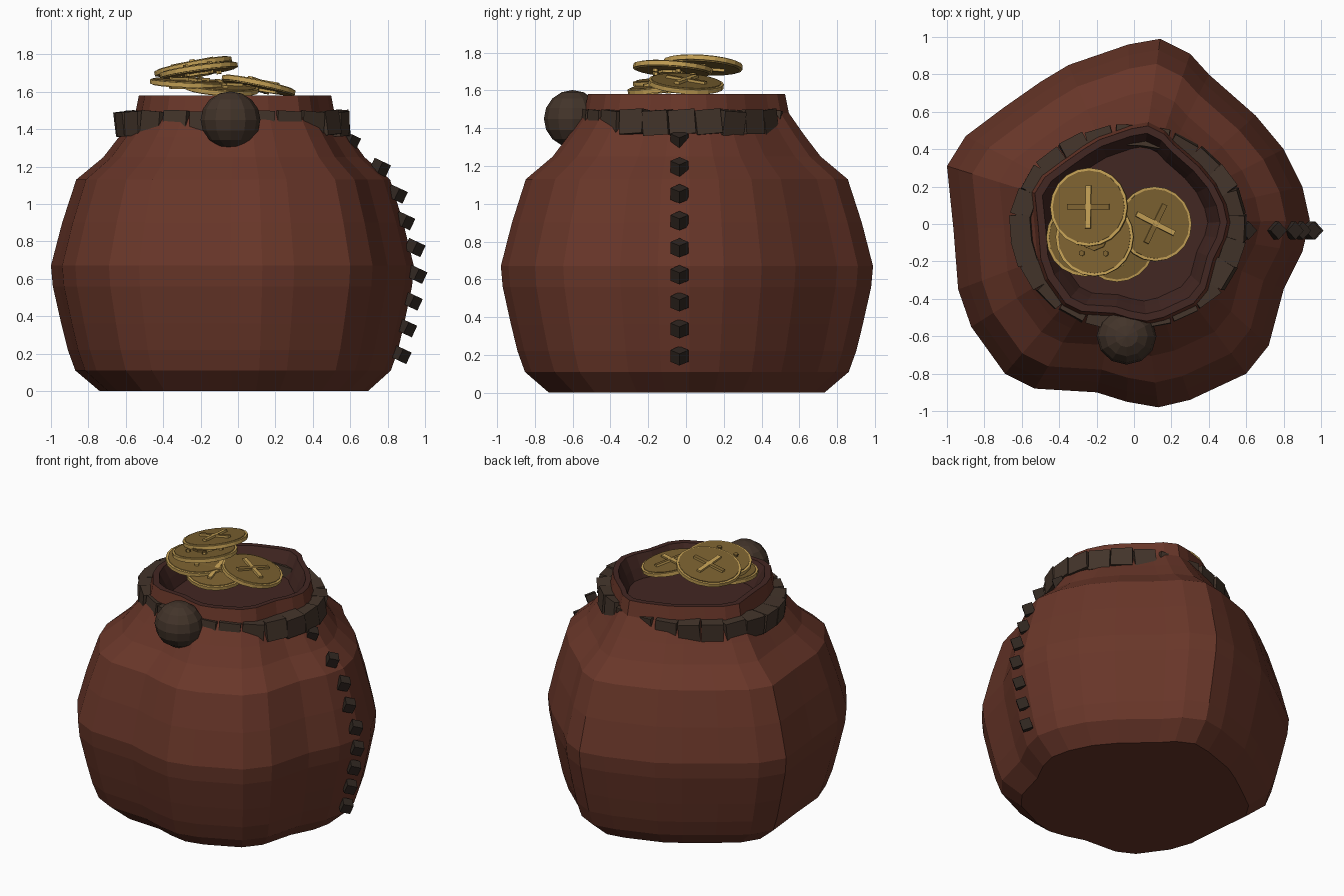
import bpy, bmesh, math, random
from mathutils import Matrix, Vector, Euler

if "Cube" in bpy.data.objects:
    bpy.data.objects.remove(bpy.data.objects["Cube"])

random.seed(4)


def mat(name, col):
    m = bpy.data.materials.new(name)
    m.diffuse_color = (*col, 1)
    m.use_nodes = True
    m.node_tree.nodes["Principled BSDF"].inputs["Base Color"].default_value = m.diffuse_color
    return m


LEATHER = mat("leather", (0.14, 0.037, 0.022))
LINING = mat("lining", (0.055, 0.02, 0.016))
CORD = mat("cord", (0.055, 0.034, 0.023))
THREAD = mat("thread", (0.03, 0.02, 0.015))
GOLD = mat("gold", (0.55, 0.35, 0.09))
DARK_GOLD = mat("dark_gold", (0.2, 0.12, 0.03))


def finish(name, bm, *mats):
    me = bpy.data.meshes.new(name)
    bmesh.ops.recalc_face_normals(bm, faces=bm.faces)
    bm.to_mesh(me)
    bm.free()
    for m in mats:
        me.materials.append(m)
    ob = bpy.data.objects.new(name, me)
    bpy.context.collection.objects.link(ob)
    return ob


def place(loc, rot=(0, 0, 0), size=(1, 1, 1)):
    return Matrix.LocRotScale(Vector(loc), Euler(rot), Vector(size))


def disc(bm, r, h, sides, m, index=0, taper=1.0):
    n = len(bm.faces)
    bmesh.ops.create_cone(bm, cap_ends=True, segments=sides, radius1=r,
                          radius2=r * taper, depth=h, matrix=m)
    bm.faces.ensure_lookup_table()
    for f in bm.faces[n:]:
        f.material_index = index


# Pouch: wavy plan outline lofted through a height/scale profile
OUTLINE = [(.94, .02), (.9, .2), (.8, .4), (.65, .58), (.4, .8), (.3, .91), (.14, .99),
           (-.03, .96), (-.35, .85), (-.5, .76), (-.7, .62), (-.9, .47), (-1, .31),
           (-.965, -.03), (-.94, -.35), (-.87, -.55), (-.69, -.8), (-.53, -.88),
           (-.2, -.9), (-.04, -.95), (.13, -.98), (.3, -.94), (.6, -.8), (.72, -.65),
           (.8, -.35), (.9, -.15)]
PROFILE = [(0, .74), (.11, .87), (.22, .91), (.36, .945), (.56, .99), (.67, 1), (.9, .94),
           (1.13, .865), (1.25, .72), (1.36, .635), (1.48, .55), (1.58, .53),
           (1.58, .49), (1.5, .45), (1.43, .42)]
bm = bmesh.new()
rings = [[bm.verts.new((x * s, y * s, z)) for x, y in OUTLINE] for z, s in PROFILE]
n = len(OUTLINE)
for k, (a, b) in enumerate(zip(rings, rings[1:])):
    for i in range(n):
        j = (i + 1) % n
        f = bm.faces.new((a[i], a[j], b[j], b[i]))
        f.material_index = 1 if k > 10 else 0
bm.faces.new(rings[0])
bm.faces.new(rings[-1]).material_index = 1
finish("pouch", bm, LEATHER, LINING)

# Drawstring: ring of chunky blocks around the neck
bm = bmesh.new()
COUNT = 24
for i in range(COUNT):
    t = 2 * math.pi * i / COUNT
    x, y = .57 * math.cos(t), .49 * math.sin(t)
    turn = math.atan2(.49 * math.cos(t), -.57 * math.sin(t))
    bmesh.ops.create_cube(bm, size=1, matrix=place(
        (x - .03, y - .02, 1.43),
        (random.uniform(-.15, .15), random.uniform(-.1, .1), turn + random.uniform(-.1, .1)),
        (.14, .11, .13)))
finish("drawstring", bm, CORD)

# Knot on the front
bm = bmesh.new()
bmesh.ops.create_uvsphere(bm, u_segments=12, v_segments=8, radius=.16,
                          matrix=place((-.04, -.6, 1.45), size=(1, .95, .95)))
finish("knot", bm, CORD)

# Side seam stitches
bm = bmesh.new()
for k, x in enumerate((.87, .9, .93, .955, .945, .89, .85, .76, .6)):
    bmesh.ops.create_cube(bm, size=.068, matrix=place((x, -.035, .195 + .143 * k))
                          @ Matrix.Rotation(math.radians(25), 4, 'Y')
                          @ Matrix.Rotation(math.radians(45), 4, 'Z'))
finish("seam_stitches", bm, THREAD)


# Coins: rimmed disc with raised cross or octagon and studs
def coin(name, loc, r, tilt, emblem, spin=0):
    bm = bmesh.new()
    disc(bm, r, .024, 20, Matrix())
    disc(bm, r * .93, .034, 20, Matrix())
    for side in (-1, 1):
        z = side * .02
        if emblem == "cross":
            for a in (0, math.pi / 2):
                f0 = len(bm.faces)
                bmesh.ops.create_cube(bm, size=1, matrix=place(
                    (0, 0, z), (0, 0, a + spin), (.23, .028, .022)))
                bm.faces.ensure_lookup_table()
                for f in bm.faces[f0:]:
                    f.material_index = 1
        else:
            disc(bm, .075, .02, 8, place((0, 0, z)), 1)
            for k in range(5):
                a = math.tau * k / 5 + spin
                disc(bm, .016, .025, 6, place((.11 * math.cos(a), .11 * math.sin(a), z)), 1)
    ob = finish(name, bm, GOLD, DARK_GOLD)
    ob.location = loc
    ob.rotation_euler = [math.radians(d) for d in tilt]


coin("coin_top_back", (-.24, .09, 1.735), .21, (-4, -11, 0), "cross")
coin("coin_top_front", (-.21, -.07, 1.715), .21, (-4, -8, 0), "octagon", .3)
coin("coin_right", (.11, 0, 1.635), .2, (-4, 12, 0), "cross", 1.1)
coin("coin_left", (-.26, -.07, 1.645), .21, (3, 3, 0), "cross", .5)
coin("coin_front", (-.09, -.11, 1.62), .2, (8, 4, 0), "cross", .2)
